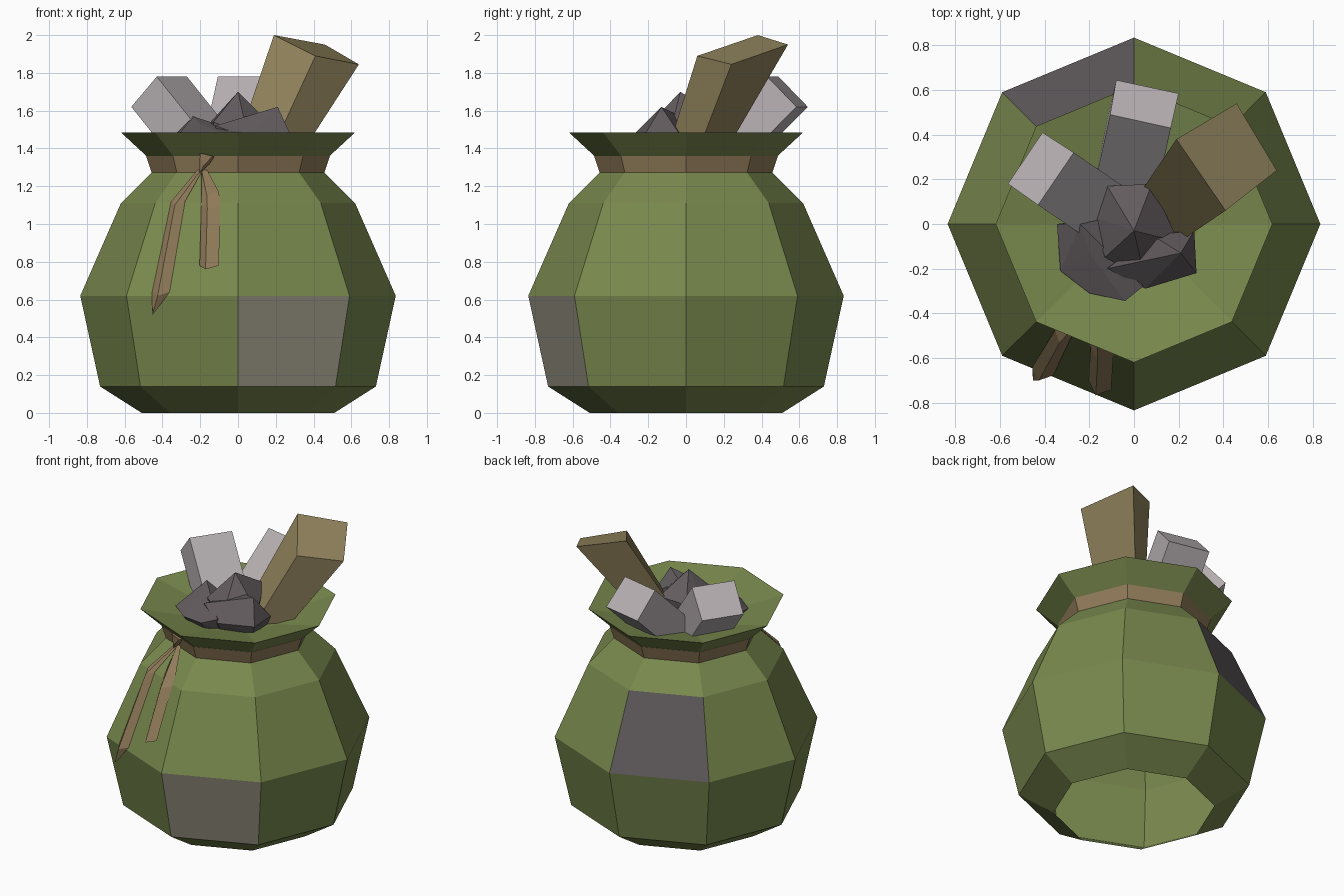
import bpy, bmesh, math
from mathutils import Vector

if "Cube" in bpy.data.objects:
    bpy.data.objects.remove(bpy.data.objects["Cube"])


def material(name, r, g, b):
    m = bpy.data.materials.new(name)
    lin = [((c / 255 + 0.055) / 1.055) ** 2.4 for c in (r, g, b)]
    m.diffuse_color = (*lin, 1)
    m.use_nodes = True
    m.node_tree.nodes["Principled BSDF"].inputs["Base Color"].default_value = m.diffuse_color
    return m


GREEN = material("green cloth", 121, 137, 78)
BEIGE = material("beige patch", 146, 142, 126)
COAL = material("dark coal", 98, 91, 94)
ROPE = material("brown rope", 147, 125, 91)
GOLD = material("dull gold", 147, 133, 94)
SILVER = material("silver", 184, 177, 179)


def make(name, bm, *mats):
    me = bpy.data.meshes.new(name)
    bm.to_mesh(me)
    bm.free()
    for m in mats:
        me.materials.append(m)
    ob = bpy.data.objects.new(name, me)
    bpy.context.collection.objects.link(ob)
    return ob


def lathe(profile, closed=False):
    """Eight-sided turned shape from (radius, z) points."""
    bm = bmesh.new()
    rings = [[bm.verts.new((r * math.cos(k * math.pi / 4), r * math.sin(k * math.pi / 4), z))
              for k in range(8)] for r, z in profile]
    pairs = list(zip(rings, rings[1:]))
    if closed:
        pairs.append((rings[-1], rings[0]))
    for lo, hi in pairs:
        for k in range(8):
            n = (k + 1) % 8
            bm.faces.new((lo[k], lo[n], hi[n], hi[k]))
    return bm, rings


def hull(points):
    bm = bmesh.new()
    for p in points:
        bm.verts.new(p)
    res = bmesh.ops.convex_hull(bm, input=bm.verts[:])
    loose = [v for v in bm.verts if not v.link_faces]
    bmesh.ops.delete(bm, geom=loose, context='VERTS')
    bmesh.ops.recalc_face_normals(bm, faces=bm.faces[:])
    return bm


def loft(sections):
    """Skin matching cross-sections and cap both ends."""
    bm = bmesh.new()
    rings = [[bm.verts.new(p) for p in s] for s in sections]
    n = len(rings[0])
    for a, b in zip(rings, rings[1:]):
        for k in range(n):
            bm.faces.new((a[k], a[(k + 1) % n], b[(k + 1) % n], b[k]))
    bm.faces.new(rings[0][::-1])
    bm.faces.new(rings[-1])
    bmesh.ops.recalc_face_normals(bm, faces=bm.faces[:])
    return bm


# Sack: open underneath, pinched neck, flared collar, shallow dished mouth
bm, rings = lathe([(.51, 0), (.73, .14), (.835, .62), (.62, 1.11), (.46, 1.27),
                   (.42, 1.315), (.485, 1.36), (.62, 1.485), (.30, 1.41)])
bm.faces.new(rings[-1])
for f in bm.faces:
    c = f.calc_center_median()
    ang = math.degrees(math.atan2(c.y, c.x)) % 360
    if 270 < ang < 315 and .14 < c.z < .62:
        f.material_index = 1          # front patch
    if 90 < ang < 135 and .62 < c.z < 1.11:
        f.material_index = 2          # back patch
make("sack", bm, GREEN, BEIGE, COAL)

# Rope band around the neck
bm, _ = lathe([(.457, 1.27), (.487, 1.36), (.43, 1.355), (.42, 1.28)], closed=True)
make("rope_band", bm, ROPE)

# Rope knot and tails, placed on the front-left facet: (outward, sideways, z)
N = Vector((-math.sin(math.pi / 8), -math.cos(math.pi / 8), 0))
T = Vector((math.cos(math.pi / 8), -math.sin(math.pi / 8), 0))


def on_facet(d, s, z):
    return N * d + T * s + Vector((0, 0, z))


make("rope_knot", hull([on_facet(*p) for p in (
    (.42, -.04, 1.36), (.48, -.02, 1.375), (.47, .05, 1.36), (.42, .05, 1.35),
    (.43, -.04, 1.27), (.46, -.03, 1.27), (.47, 0, 1.31))]), ROPE)


def tail(name, path):
    make(name, loft([[on_facet(d, s - w, z), on_facet(d + h, s, z - .02),
                      on_facet(d, s + w, z)] for d, s, z, w, h in path]), ROPE)


tail("rope_tail_long", [(.42, -.04, 1.29, .015, .03), (.575, -.105, 1.12, .04, .045),
                        (.765, -.125, .64, .05, .045), (.80, -.15, .54, .01, .02)])
tail("rope_tail_short", [(.42, -.02, 1.29, .015, .03), (.53, .06, 1.17, .05, .045),
                         (.58, .085, 1.10, .055, .05), (.725, .135, .78, .055, .05)])

# Gold bar, narrowing downwards
make("gold_bar", loft([
    [(-.03, .055, 1.35), (.14, .19, 1.35), (.32, .05, 1.35), (.16, -.11, 1.35)],
    [(.19, .38, 2.0), (.46, .54, 1.95), (.64, .24, 1.845), (.41, .06, 1.89)]]), GOLD)


# Silver bars leaning outwards at 45 degrees
def silver_bar(name, end):
    end = [Vector(p) for p in end]
    axis = (end[1] - end[0]).cross(end[2] - end[1]).normalized()
    if axis.z > 0:
        axis = -axis
    make(name, loft([end, [p + axis * .47 for p in end]]), SILVER)


silver_bar("silver_bar_left", [(-.27, .32, 1.78), (-.43, .085, 1.78),
                               (-.565, .18, 1.62), (-.41, .41, 1.62)])
silver_bar("silver_bar_back", [(.165, .43, 1.78), (-.107, .49, 1.78),
                               (-.08, .645, 1.62), (.20, .585, 1.62)])

# Coal lumps: pointed hulls with sunken bases
lumps = {
    "coal_main": [(0, -.03, 1.70), (-.12, .17, 1.56), (.08, .18, 1.57), (-.2, .04, 1.48),
                  (.2, -.08, 1.5), (-.13, -.15, 1.54), (.05, -.25, 1.47)],
    "coal_right": [(.21, -.13, 1.62), (.28, -.22, 1.47), (.27, -.03, 1.47), (.08, -.05, 1.58),
                   (.05, -.29, 1.46), (-.12, -.2, 1.52)],
    "coal_left": [(-.24, 0, 1.57), (-.345, 0, 1.46), (-.33, -.21, 1.45), (-.2, -.31, 1.45),
                  (-.04, -.345, 1.46), (.04, -.28, 1.48), (-.2, -.13, 1.53), (-.1, .03, 1.48)],
}
for name, pts in lumps.items():
    base = [(x * .9, y * .9, 1.40) for x, y, z in pts[1:]]
    make(name, hull(pts + base), COAL)
